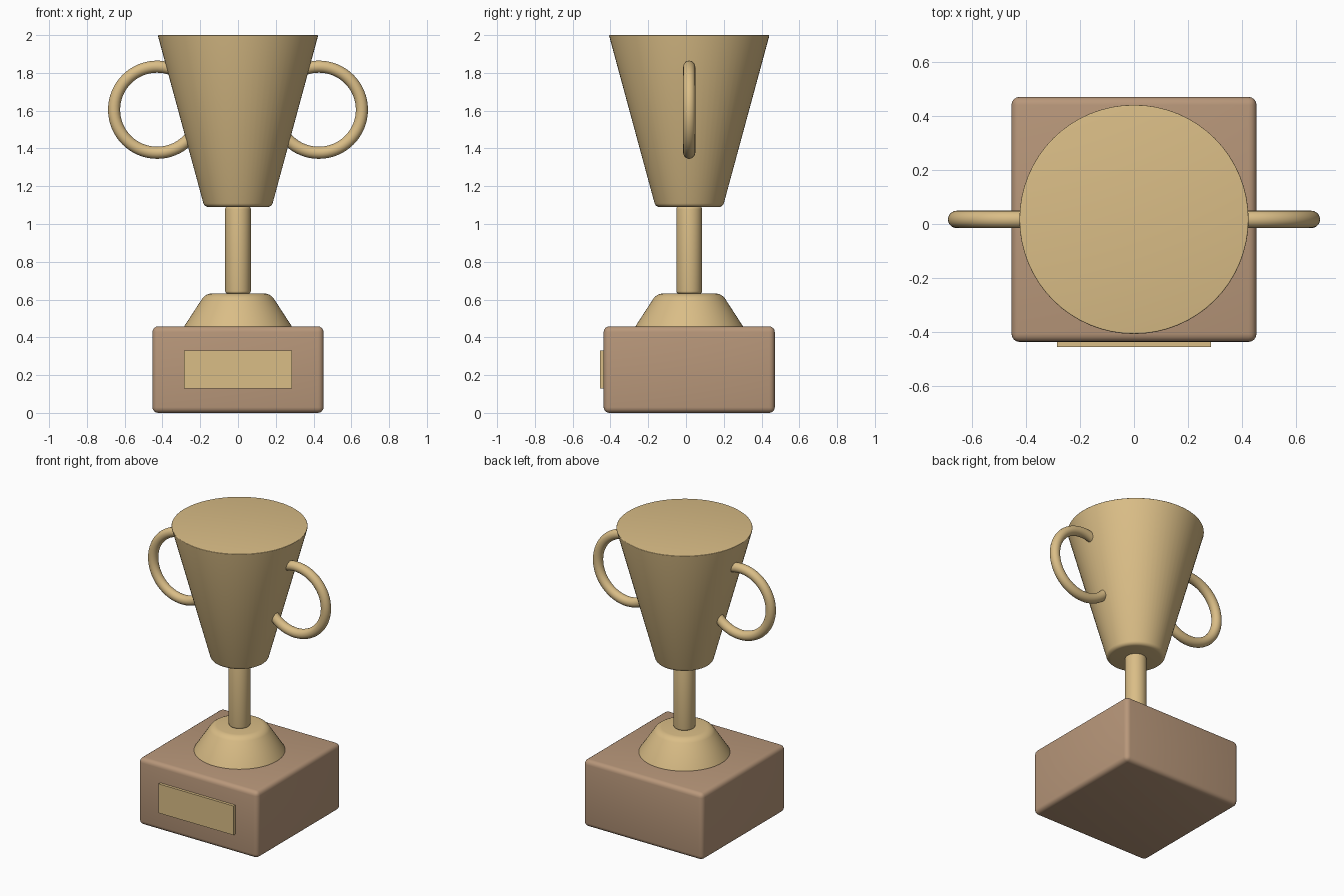
import bpy, bmesh, math
from mathutils import Matrix

cube = bpy.data.objects.get("Cube")
if cube:
    bpy.data.objects.remove(cube, do_unlink=True)

Y = 0.017  # depth position of the trophy axis


def make_material(name, color):
    mat = bpy.data.materials.new(name)
    mat.use_nodes = True
    mat.diffuse_color = color
    mat.node_tree.nodes["Principled BSDF"].inputs["Base Color"].default_value = color
    return mat


gold = make_material("gold", (0.70, 0.51, 0.24, 1))
wood = make_material("brown wood", (0.48, 0.31, 0.195, 1))


def finish(name, bm, mat):
    """Turn a bmesh into a smooth-shaded object with one material."""
    bmesh.ops.recalc_face_normals(bm, faces=bm.faces)
    mesh = bpy.data.meshes.new(name)
    bm.to_mesh(mesh)
    bm.free()
    mesh.materials.append(mat)
    obj = bpy.data.objects.new(name, mesh)
    bpy.context.collection.objects.link(obj)
    bpy.ops.object.select_all(action="DESELECT")
    obj.select_set(True)
    bpy.context.view_layer.objects.active = obj
    bpy.ops.object.shade_smooth_by_angle(angle=math.radians(35))
    return obj


def round_edges(bm, edges, width):
    bmesh.ops.bevel(bm, geom=edges, offset=width, segments=4,
                    profile=0.5, affect="EDGES", clamp_overlap=True)


def box(name, x, y, z, mat, bevel=0):
    """Box from (low, high) ranges."""
    bm = bmesh.new()
    spans = (x, y, z)
    move = Matrix.Translation([(a + b) / 2 for a, b in spans])
    size = Matrix.Diagonal([b - a for a, b in spans] + [1])
    bmesh.ops.create_cube(bm, size=1, matrix=move @ size)
    if bevel:
        round_edges(bm, bm.edges[:], bevel)
    return finish(name, bm, mat)


def cone(name, z0, z1, r0, r1, bevel0, bevel1):
    """Capped cone with its bottom and top rims rounded."""
    bm = bmesh.new()
    bmesh.ops.create_cone(bm, cap_ends=True, segments=64, radius1=r0, radius2=r1,
                          depth=z1 - z0, matrix=Matrix.Translation((0, Y, (z0 + z1) / 2)))
    for height, width in ((z0, bevel0), (z1, bevel1)):
        rim = [e for e in bm.edges if all(abs(v.co.z - height) < 1e-4 for v in e.verts)]
        round_edges(bm, rim, width)
    return finish(name, bm, gold)


# Plinth and name plate
box("plinth", (-0.453, 0.453), (Y - 0.453, Y + 0.453), (0, 0.458), wood, 0.03)
box("plate", (-0.285, 0.285), (-0.455, -0.42), (0.13, 0.33), gold)

# Foot, stem and solid cup
cone("foot", 0.455, 0.632, 0.287, 0.172, 0.008, 0.03)
cone("stem", 0.632, 1.092, 0.068, 0.068, 0.012, 0.012)
cone("cup", 1.09, 2.0, 0.178, 0.425, 0.02, 0.006)

# Ring handles on both sides
for side, name in ((1, "left_handle"), (-1, "right_handle")):
    bpy.ops.mesh.primitive_torus_add(
        major_segments=64, minor_segments=20, major_radius=0.228, minor_radius=0.032,
        location=(side * 0.428, Y, 1.605), rotation=(math.pi / 2, 0, 0))
    handle = bpy.context.object
    handle.name = name
    handle.data.materials.append(gold)
    bpy.ops.object.shade_smooth()
